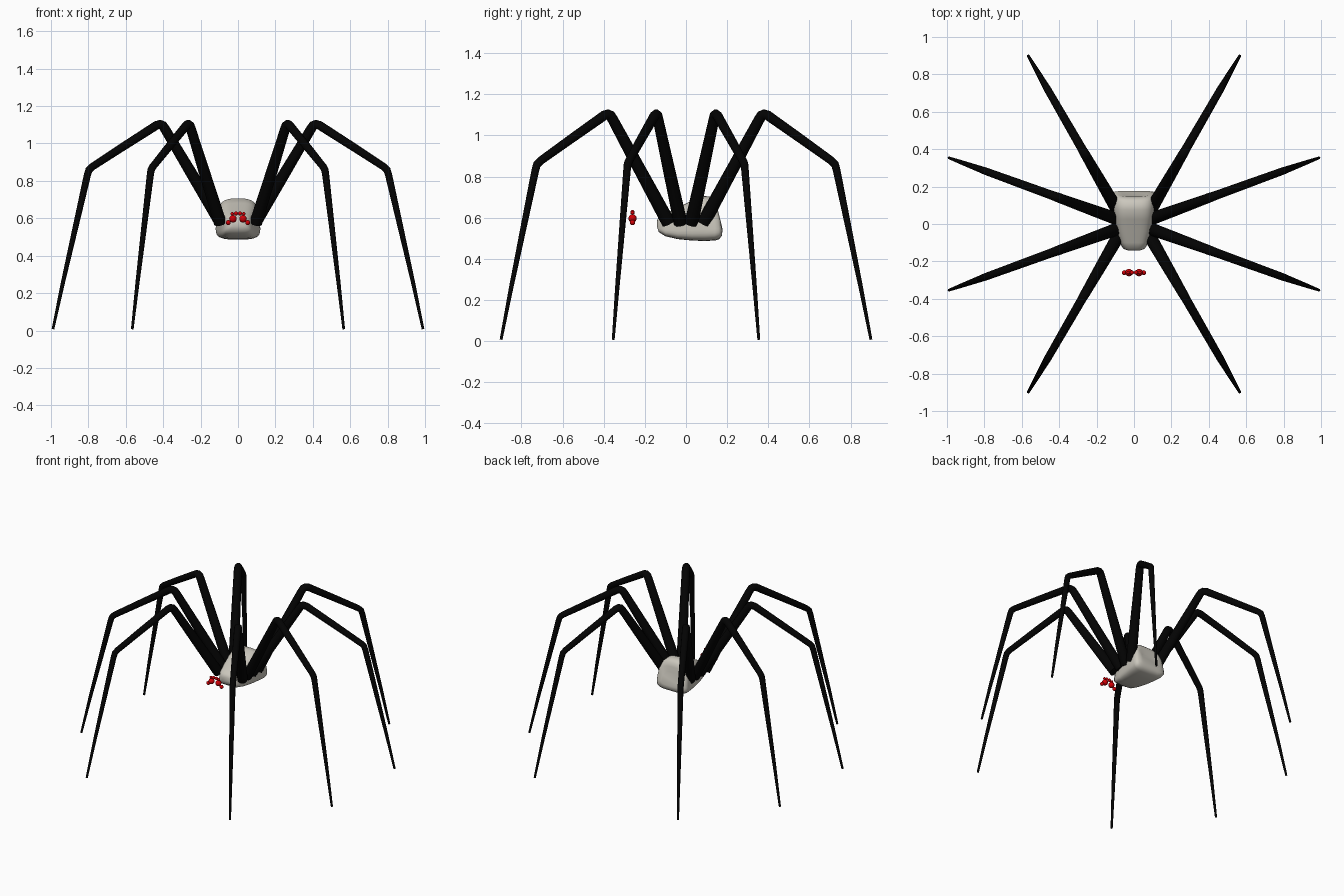
import bpy, bmesh, math

if "Cube" in bpy.data.objects:
    bpy.data.objects.remove(bpy.data.objects["Cube"])


def material(name, color):
    m = bpy.data.materials.new(name)
    m.diffuse_color = (*color, 1)
    m.use_nodes = True
    m.node_tree.nodes["Principled BSDF"].inputs["Base Color"].default_value = m.diffuse_color
    return m


BLACK = material("leg black", (0.001, 0.001, 0.001))
BONE = material("bone grey", (0.60, 0.575, 0.51))
RED = material("eye red", (0.65, 0.0, 0.002))


def finish(obj, mat, angle=60):
    obj.data.materials.clear()
    obj.data.materials.append(mat)
    bpy.ops.object.select_all(action='DESELECT')
    obj.select_set(True)
    bpy.context.view_layer.objects.active = obj
    bpy.ops.object.shade_smooth_by_angle(angle=math.radians(angle))


# Body: rounded-box sections lofted from front to back
# (y, bottom z, top z, half width at bottom, half width at top)
SECTIONS = [
    (-0.141, 0.555, 0.585, 0.035, 0.03),
    (-0.132, 0.530, 0.605, 0.062, 0.05),
    (-0.100, 0.510, 0.622, 0.080, 0.07),
    (-0.040, 0.496, 0.648, 0.093, 0.088),
    (0.030, 0.489, 0.682, 0.108, 0.10),
    (0.090, 0.487, 0.706, 0.119, 0.104),
    (0.140, 0.489, 0.703, 0.127, 0.102),
    (0.162, 0.496, 0.688, 0.127, 0.098),
    (0.174, 0.512, 0.660, 0.112, 0.088),
    (0.177, 0.535, 0.620, 0.080, 0.065),
]
SIDES = 32


def soft(v, power):
    return math.copysign(abs(v) ** power, v)


bm = bmesh.new()
rings = []
for y, z0, z1, wb, wt in SECTIONS:
    ring = []
    for i in range(SIDES):
        a = 2 * math.pi * i / SIDES
        power = 0.45 if math.sin(a) < 0 else 0.6    # squarer underside
        u, v = soft(math.cos(a), power), soft(math.sin(a), power)
        t = (v + 1) / 2
        lean = 0.028 * t * t * max(0, y) / 0.177    # back face leans forward
        ring.append(bm.verts.new((u * (wb + (wt - wb) * t), y - lean,
                                  z0 + (z1 - z0) * t)))
    rings.append(ring)
for r0, r1 in zip(rings, rings[1:]):
    for i in range(SIDES):
        j = (i + 1) % SIDES
        bm.faces.new((r0[i], r0[j], r1[j], r1[i]))
bm.faces.new(rings[0])
bm.faces.new(rings[-1])
bmesh.ops.recalc_face_normals(bm, faces=bm.faces)
mesh = bpy.data.meshes.new("body")
bm.to_mesh(mesh)
bm.free()
body = bpy.data.objects.new("body", mesh)
bpy.context.collection.objects.link(body)
finish(body, BONE)

# Legs: tapered tubes in vertical planes; (reach, height, radius)
LEG = [
    (-0.01, 0.575, 0.034), (0.16, 0.845, 0.030), (0.306, 1.078, 0.026),
    (0.319, 1.096, 0.026), (0.334, 1.102, 0.025), (0.354, 1.097, 0.024),
    (0.54, 0.984, 0.022), (0.715, 0.876, 0.020), (0.734, 0.859, 0.020),
    (0.743, 0.832, 0.019), (0.813, 0.54, 0.015), (0.880, 0.26, 0.011),
    (0.937, 0.008, 0.007),
]


def leg(name, base, angle, sx, sy, stretch):
    curve = bpy.data.curves.new(name, 'CURVE')
    curve.dimensions = '3D'
    curve.bevel_depth = 1
    curve.bevel_resolution = 3
    curve.use_fill_caps = True
    spline = curve.splines.new('POLY')
    spline.points.add(len(LEG) - 1)
    for p, (r, z, rad) in zip(spline.points, LEG):
        r *= stretch
        p.co = (sx * (base[0] + r * math.cos(angle)),
                sy * (base[1] + r * math.sin(angle)), z, 1)
        p.radius = rad
    obj = bpy.data.objects.new(name, curve)
    bpy.context.collection.objects.link(obj)
    bpy.ops.object.select_all(action='DESELECT')
    obj.select_set(True)
    bpy.context.view_layer.objects.active = obj
    bpy.ops.object.convert(target='MESH')
    finish(bpy.context.object, BLACK)


for sx, side in ((-1, "left"), (1, "right")):
    for sy, end in ((-1, "front"), (1, "back")):
        leg(f"{end}_{side}_outer_leg", (0.10, 0.093), math.radians(60), sx, sy, 0.993)
        leg(f"{end}_{side}_middle_leg", (0.10, 0.03), math.radians(20), sx, sy, 1.01)

# Eyes: mirrored clusters of balls floating ahead of the body; (x, z, radius)
EYES = [(0.027, 0.597, 0.020), (0.052, 0.577, 0.013),
        (0.011, 0.626, 0.011), (0.031, 0.624, 0.009)]
for sx, side in ((-1, "left"), (1, "right")):
    for n, (x, z, r) in enumerate(EYES, 1):
        bpy.ops.mesh.primitive_uv_sphere_add(segments=16, ring_count=10, radius=r,
                                             location=(sx * x, -0.26, z))
        eye = bpy.context.object
        eye.name = f"{side}_eye_{n}"
        finish(eye, RED)
